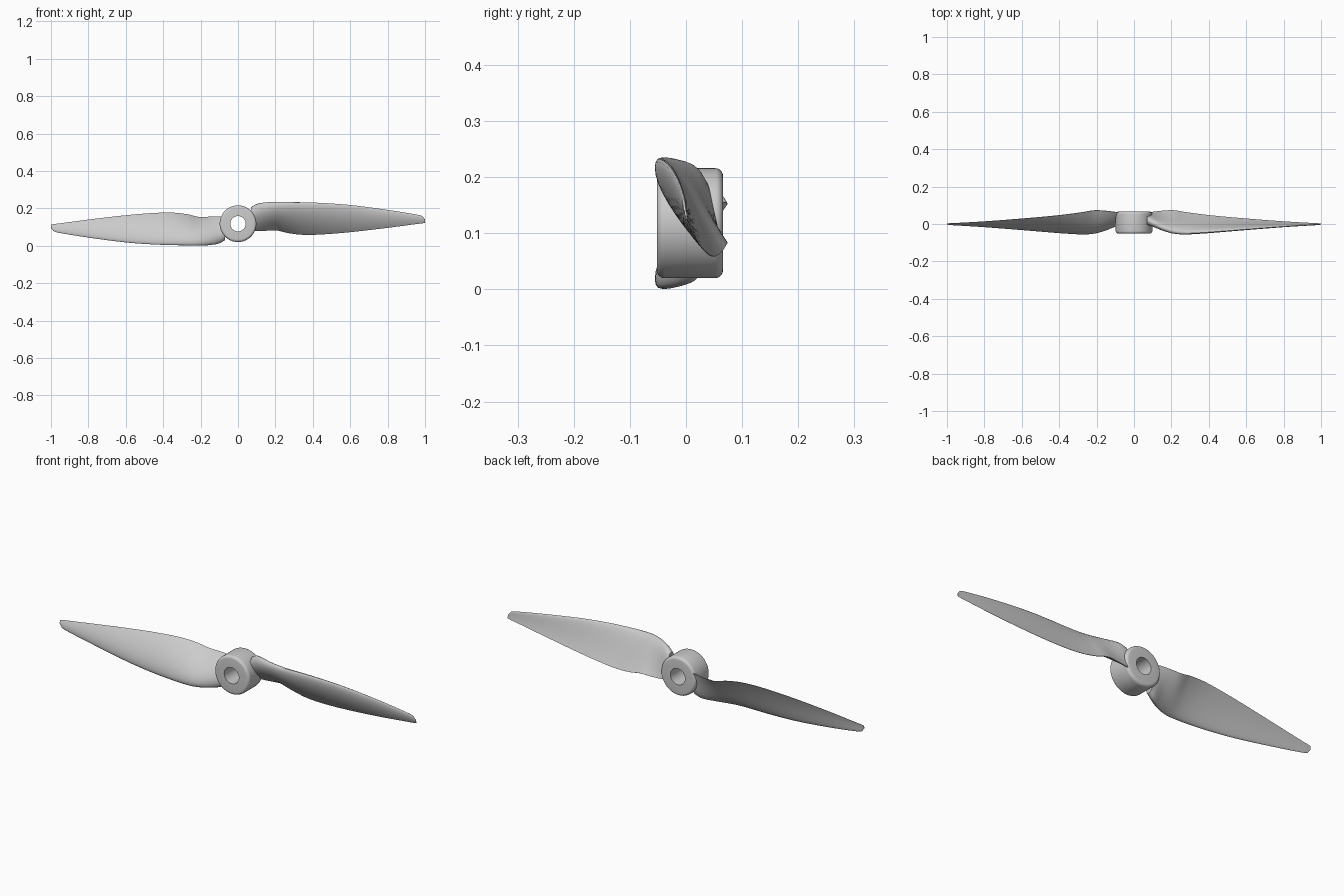
import bpy, bmesh, math
from mathutils import Matrix, Vector

if "Cube" in bpy.data.objects:
    bpy.data.objects.remove(bpy.data.objects["Cube"])

CZ = 0.118  # height of the hub axis


def finish(bm, name, angle):
    bmesh.ops.recalc_face_normals(bm, faces=bm.faces)
    me = bpy.data.meshes.new(name)
    bm.to_mesh(me)
    bm.free()
    ob = bpy.data.objects.new(name, me)
    bpy.context.collection.objects.link(ob)
    bpy.ops.object.select_all(action='DESELECT')
    ob.select_set(True)
    bpy.context.view_layer.objects.active = ob
    bpy.ops.object.shade_smooth_by_angle(angle=math.radians(angle))
    return ob


# Hub: bored sleeve with rounded outer rims, lathed around y
def hub():
    y0, y1, r, bore, b = -0.052, 0.066, 0.098, 0.041, 0.014
    prof = [(bore, y0)]
    for i in range(6):
        a = math.pi / 2 * i / 5
        prof.append((r - b + b * math.sin(a), y0 + b - b * math.cos(a)))
    for i in range(6):
        a = math.pi / 2 * i / 5
        prof.append((r - b + b * math.cos(a), y1 - b + b * math.sin(a)))
    prof.append((bore, y1))
    bm = bmesh.new()
    n = 64
    rings = [[bm.verts.new((p * math.cos(2 * math.pi * k / n), y,
                            CZ + p * math.sin(2 * math.pi * k / n))) for k in range(n)]
             for p, y in prof]
    for i in range(len(rings)):
        a, c = rings[i], rings[(i + 1) % len(rings)]
        for k in range(n):
            bm.faces.new((a[k], a[(k + 1) % n], c[(k + 1) % n], c[k]))
    return finish(bm, "hub", 35)


# Blade stations: x, leading edge y z, trailing edge y z, thickness
STATIONS = [
    (0.070, 0.012, 0.205, 0.060, 0.082, 0.048),
    (0.100, 0.000, 0.222, 0.064, 0.080, 0.050),
    (0.150, -0.025, 0.230, 0.070, 0.081, 0.049),
    (0.210, -0.045, 0.233, 0.073, 0.082, 0.046),
    (0.270, -0.050, 0.233, 0.064, 0.068, 0.040),
    (0.350, -0.047, 0.232, 0.053, 0.059, 0.034),
    (0.450, -0.040, 0.229, 0.042, 0.061, 0.028),
    (0.600, -0.028, 0.218, 0.029, 0.073, 0.021),
    (0.800, -0.013, 0.192, 0.014, 0.096, 0.013),
    (0.960, -0.004, 0.166, 0.005, 0.117, 0.007),
    (0.985, -0.003, 0.158, 0.004, 0.120, 0.006),
    (1.000, -0.001, 0.140, 0.003, 0.123, 0.004),
]


def spline(p0, p1, p2, p3, t):
    # non-uniform cubic through p1 and p2, with slopes measured along x
    h = p2[0] - p1[0]
    out = [p1[0] + h * t]
    for a, b, c, d in list(zip(p0, p1, p2, p3))[1:]:
        m1 = (c - a) / (p2[0] - p0[0]) * h
        m2 = (d - b) / (p3[0] - p1[0]) * h
        out.append((2*t**3 - 3*t*t + 1) * b + (t**3 - 2*t*t + t) * m1
                   + (3*t*t - 2*t**3) * c + (t**3 - t*t) * m2)
    return out


def section(s, n=14):
    # airfoil loop: bulging front face, slightly hollow back face
    x, ly, lz, ty, tz, th = s
    le, te = Vector((x, ly, lz)), Vector((x, ty, tz))
    c = te - le
    nrm = Vector((0, c.z, -c.y)).normalized()

    def pt(u, side):
        f = 10 * (0.2969 * math.sqrt(u) - 0.126 * u - 0.3516 * u * u
                  + 0.2843 * u**3 - 0.0985 * u**4)
        camber = 0.05 * c.length * 4 * u * (1 - u)
        return le + c * u + nrm * (camber + side * th * 0.5 * f)
    us = [(1 - math.cos(math.pi * i / n)) / 2 for i in range(n + 1)]
    return [pt(u, 1) for u in us] + [pt(u, -1) for u in us[-1:0:-1]]


def blade(name, turn):
    rows = []
    last = len(STATIONS) - 1
    for i in range(last):
        q = [STATIONS[max(0, i - 1)], STATIONS[i], STATIONS[i + 1], STATIONS[min(last, i + 2)]]
        rows += [spline(*q, k / 5) for k in range(5)]
    rows.append(STATIONS[-1])
    bm = bmesh.new()
    loops = [[bm.verts.new(p) for p in section(r)] for r in rows]
    for a, b in zip(loops, loops[1:]):
        m = len(a)
        for k in range(m):
            bm.faces.new((a[k], a[(k + 1) % m], b[(k + 1) % m], b[k]))
    bm.faces.new(loops[0])
    bm.faces.new(loops[-1])
    bmesh.ops.rotate(bm, verts=bm.verts, cent=(0, 0, CZ), matrix=Matrix.Rotation(turn, 3, 'Y'))
    return finish(bm, name, 45)


hub()
blade("blade_right", 0)
blade("blade_left", math.pi)
